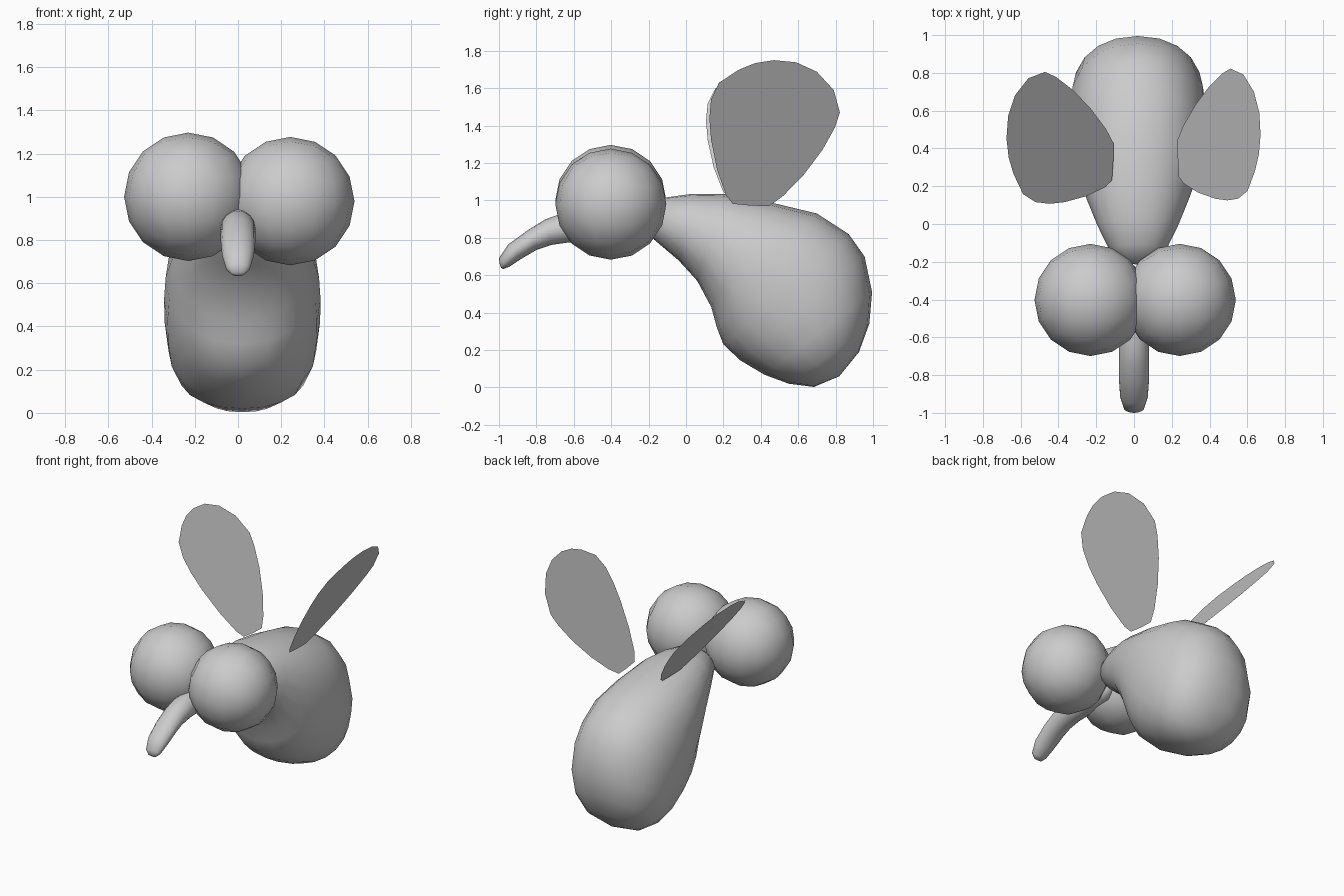
import bpy, bmesh, math
from mathutils import Vector

if "Cube" in bpy.data.objects:
    bpy.data.objects.remove(bpy.data.objects["Cube"])


def finish(name, bm, smooth=True):
    bmesh.ops.recalc_face_normals(bm, faces=bm.faces)
    me = bpy.data.meshes.new(name)
    bm.to_mesh(me)
    bm.free()
    for p in me.polygons:
        p.use_smooth = smooth
    ob = bpy.data.objects.new(name, me)
    bpy.context.collection.objects.link(ob)
    return ob


def loft(name, rings, tips, cx, n=20, power=2.0):
    """Skin rings given as (top y, top z, bottom y, bottom z, half width)."""
    bm = bmesh.new()
    loops = []
    for ty, tz, by, bz, w in rings:
        top, bot = Vector((cx, ty, tz)), Vector((cx, by, bz))
        mid, half = (top + bot) / 2, (top - bot) / 2
        loop = []
        for i in range(n):
            a = 2 * math.pi * i / n
            c, s = math.cos(a), math.sin(a)
            u = math.copysign(abs(c) ** (2 / power), c)
            v = math.copysign(abs(s) ** (2 / power), s)
            loop.append(bm.verts.new(mid + half * u + Vector((w * v, 0, 0))))
        loops.append(loop)
    for a, b in zip(loops, loops[1:]):
        for i in range(n):
            j = (i + 1) % n
            bm.faces.new((a[i], a[j], b[j], b[i]))
    for loop, (y, z) in zip((loops[0], loops[-1]), tips):
        tip = bm.verts.new((cx, y, z))
        for i in range(n):
            bm.faces.new((loop[i], loop[(i + 1) % n], tip))
    return finish(name, bm)


# Pear-shaped body, bending down towards the tail
loft("body", [
    (-0.19, 0.96, -0.21, 0.85, 0.08),
    (-0.107, 1.016, -0.17, 0.79, 0.15),
    (0.03, 1.035, -0.04, 0.68, 0.215),
    (0.20, 1.035, 0.06, 0.57, 0.27),
    (0.45, 0.99, 0.135, 0.43, 0.325),
    (0.70, 0.93, 0.165, 0.32, 0.355),
    (0.87, 0.82, 0.20, 0.23, 0.362),
    (0.955, 0.70, 0.29, 0.145, 0.36),
    (0.995, 0.51, 0.42, 0.068, 0.342),
    (0.98, 0.34, 0.55, 0.02, 0.295),
    (0.925, 0.19, 0.684, 0.003, 0.19),
], [(-0.215, 0.905), (0.82, 0.06)], 0.02, power=2.15)

# Curved snout between the eyes
loft("snout", [
    (-0.995, 0.655, -0.978, 0.633, 0.03),
    (-1.0, 0.69, -0.945, 0.645, 0.055),
    (-0.95, 0.765, -0.885, 0.685, 0.073),
    (-0.84, 0.845, -0.80, 0.735, 0.08),
    (-0.75, 0.90, -0.72, 0.762, 0.08),
    (-0.65, 0.935, -0.63, 0.775, 0.08),
    (-0.50, 0.945, -0.50, 0.78, 0.08),
    (-0.30, 0.94, -0.30, 0.80, 0.07),
], [(-0.988, 0.64), (-0.22, 0.87)], 0.0, n=16)

# Eyes: cubes rounded into coarse balls
for name, x, z in (("left_eye", -0.23, 1.0), ("right_eye", 0.242, 0.98)):
    bm = bmesh.new()
    bmesh.ops.create_cube(bm, size=2)
    bmesh.ops.subdivide_edges(bm, edges=bm.edges[:], cuts=3, use_grid_fill=True)
    for v in bm.verts:
        d = Vector([math.tan(c * math.pi / 4) for c in v.co])
        v.co = d.normalized() * 0.297
    ob = finish(name, bm)
    ob.location = (x, -0.402, z)

# Wings: one flat outline as (y, fraction of length), tilted outwards
outline = [(0.25, 0.015), (0.35, 0.003), (0.445, 0.0), (0.52, 0.07), (0.63, 0.215),
           (0.73, 0.385), (0.797, 0.54), (0.823, 0.64), (0.79, 0.795), (0.70, 0.92),
           (0.59, 0.985), (0.47, 1.0), (0.37, 0.98), (0.283, 0.935), (0.176, 0.845),
           (0.134, 0.73), (0.125, 0.60), (0.134, 0.455), (0.166, 0.25), (0.214, 0.075)]
for name, base, tip, dy in (("right_wing", (0.23, 0.97), (0.67, 1.75), 0.0),
                            ("left_wing", (-0.108, 1.0), (-0.675, 1.71), -0.018)):
    bm = bmesh.new()
    bm.faces.new([bm.verts.new((base[0] + (tip[0] - base[0]) * t, y + dy,
                                base[1] + (tip[1] - base[1]) * t)) for y, t in outline])
    finish(name, bm, smooth=False)
